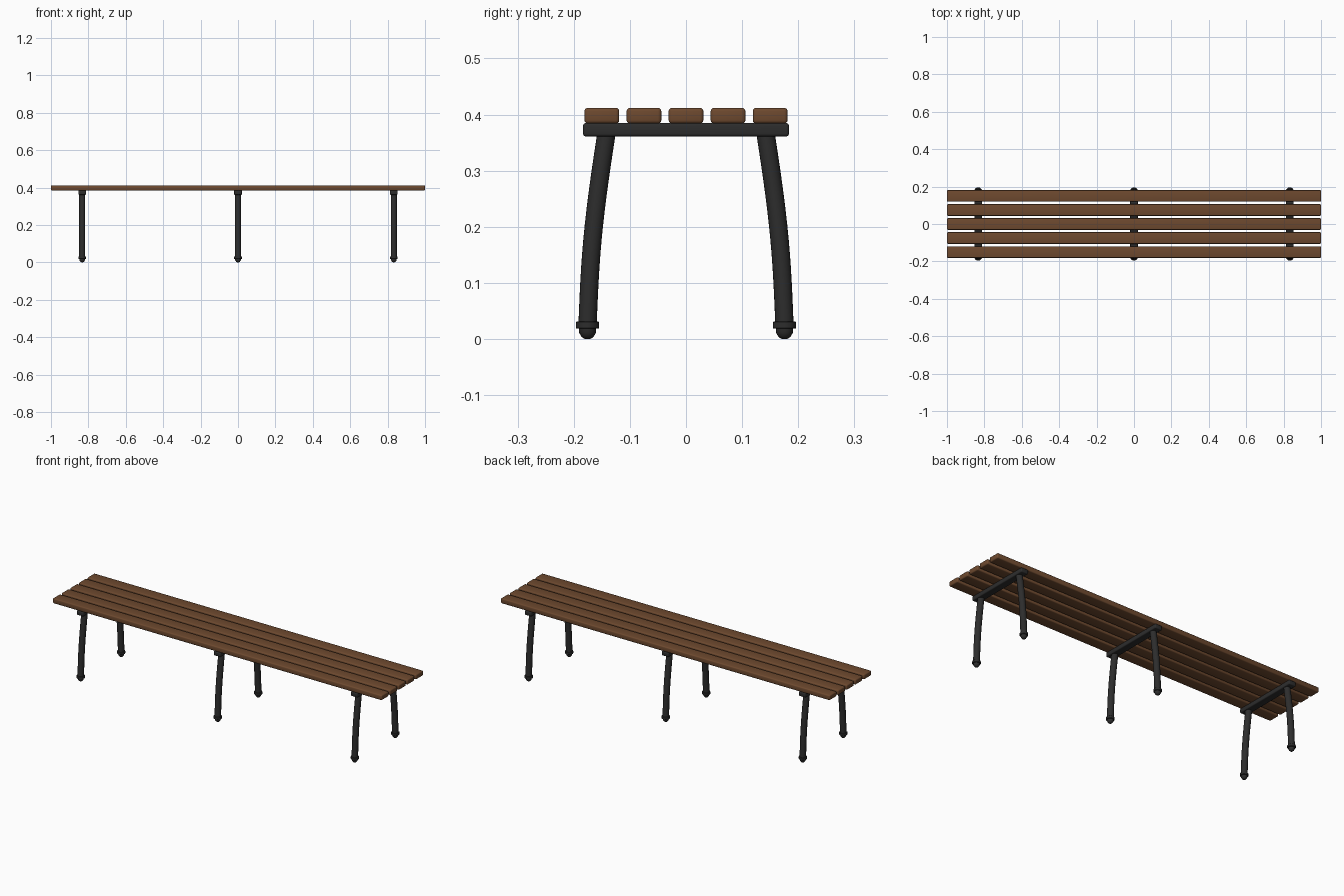
import bpy, bmesh, math

if "Cube" in bpy.data.objects:
    bpy.data.objects.remove(bpy.data.objects["Cube"])


def material(name, rgb):
    m = bpy.data.materials.new(name)
    m.diffuse_color = (*rgb, 1)
    m.use_nodes = True
    m.node_tree.nodes["Principled BSDF"].inputs["Base Color"].default_value = m.diffuse_color
    return m


WOOD = material("brown wood", (0.155, 0.067, 0.028))
METAL = material("dark metal", (0.026, 0.026, 0.026))


def finish(name, bm, mat, smooth=True):
    me = bpy.data.meshes.new(name)
    bmesh.ops.recalc_face_normals(bm, faces=bm.faces)
    bm.to_mesh(me)
    bm.free()
    me.materials.append(mat)
    ob = bpy.data.objects.new(name, me)
    bpy.context.collection.objects.link(ob)
    if smooth:
        bpy.ops.object.select_all(action='DESELECT')
        ob.select_set(True)
        bpy.context.view_layer.objects.active = ob
        bpy.ops.object.shade_smooth_by_angle(angle=math.radians(35))
    return ob


def rounded_box(name, size, loc, bevel, mat):
    bm = bmesh.new()
    bmesh.ops.create_cube(bm, size=1)
    bmesh.ops.scale(bm, vec=size, verts=bm.verts)
    bmesh.ops.bevel(bm, geom=bm.edges[:], offset=bevel, segments=3,
                    profile=0.5, affect='EDGES')
    bmesh.ops.translate(bm, vec=loc, verts=bm.verts)
    return finish(name, bm, mat)


def bridge_rings(name, rings, mat):
    """Skin a stack of vertex rings and cap both ends."""
    bm = bmesh.new()
    rows = [[bm.verts.new(p) for p in r] for r in rings]
    n = len(rows[0])
    for a, b in zip(rows, rows[1:]):
        for i in range(n):
            j = (i + 1) % n
            bm.faces.new((a[i], a[j], b[j], b[i]))
    bm.faces.new(rows[0])
    bm.faces.new(rows[-1])
    return finish(name, bm, mat)


def ring(x, y, z, r, tilt=0.0, n=20):
    """Circle about a point, tilted in the y-z plane."""
    pts = []
    for i in range(n):
        a = 2 * math.pi * i / n
        v = r * math.sin(a)
        pts.append((x + r * math.cos(a), y + v * math.cos(tilt), z + v * math.sin(tilt)))
    return pts


def leg(name, x, side):
    # bent tube: straight top, gentle bend, near-vertical lower part
    p = [(0.1415, 0.368), (0.168, 0.2), (0.171, 0.14), (0.1755, 0.024)]
    rings = []
    for k in range(13):
        t = k / 12
        w = ((1 - t) ** 3, 3 * t * (1 - t) ** 2, 3 * t * t * (1 - t), t ** 3)
        d = (3 * (1 - t) ** 2, 6 * t * (1 - t), 3 * t * t)
        y = sum(wi * q[0] for wi, q in zip(w, p))
        z = sum(wi * q[1] for wi, q in zip(w, p))
        dy = sum(di * (p[i + 1][0] - p[i][0]) for i, di in enumerate(d))
        dz = sum(di * (p[i + 1][1] - p[i][1]) for i, di in enumerate(d))
        rings.append(ring(x, side * y, z, 0.0163, side * math.atan2(dy, -dz)))
    bridge_rings(name, rings, METAL)


def foot(name, x, side):
    # flange with a domed pad below
    prof = [(0.0195, 0.031), (0.0208, 0.030), (0.0208, 0.020), (0.0195, 0.0185),
            (0.0155, 0.0185), (0.0148, 0.011), (0.0115, 0.005), (0.007, 0.001), (0.003, 0.0)]
    bridge_rings(name, [ring(x, side * 0.1755, z, r) for r, z in prof], METAL)


# seat slats
for i in range(5):
    rounded_box(f"seat_slat_{i + 1}", (2.0, 0.062, 0.028),
                (0, (i - 2) * 0.075, 0.398), 0.006, WOOD)

# three supports: crossbar, two legs, two feet
for x, pos in ((-0.833, "left"), (0, "middle"), (0.833, "right")):
    rounded_box(f"{pos}_crossbar", (0.042, 0.367, 0.024), (x, 0, 0.373), 0.005, METAL)
    for side, end in ((-1, "front"), (1, "back")):
        leg(f"{pos}_{end}_leg", x, side)
        foot(f"{pos}_{end}_foot", x, side)
